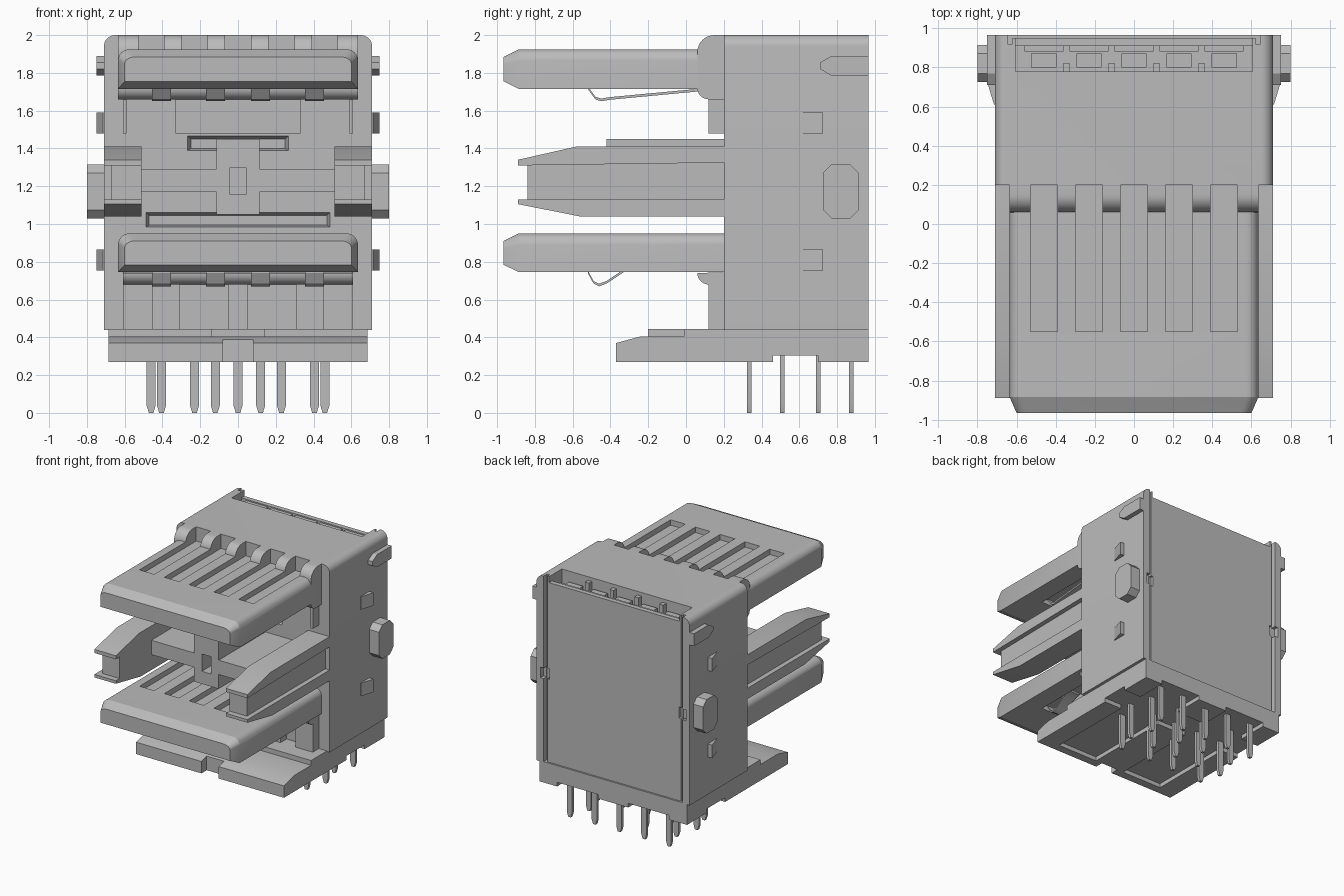
import bpy, bmesh, math

cube = bpy.data.objects.get("Cube")
if cube:
    bpy.data.objects.remove(cube, do_unlink=True)

GREY = 0.5
mat = bpy.data.materials.new("plain grey")
mat.use_nodes = True
mat.diffuse_color = (GREY, GREY, GREY, 1)
mat.node_tree.nodes["Principled BSDF"].inputs["Base Color"].default_value = (GREY, GREY, GREY, 1)

parts = []
SIDES = ((1, "left"), (-1, "right"))
FIVE = [-0.46, -0.23, 0, 0.23, 0.46]
FOUR = [-0.405, -0.12, 0.12, 0.405]


def loft(name, axis, sections, keep=True):
    """Skin equal-length outlines placed along an axis: sections = [(position, points)]."""
    bm = bmesh.new()
    rings = []
    for pos, pts in sections:
        ring = []
        for p in pts:
            co = list(p)
            co.insert("xyz".index(axis), pos)
            ring.append(bm.verts.new(co))
        rings.append(ring)
    n = len(rings[0])
    for a, b in zip(rings, rings[1:]):
        for i in range(n):
            bm.faces.new((a[i], a[(i + 1) % n], b[(i + 1) % n], b[i]))
    bm.faces.new(rings[0])
    bm.faces.new(rings[-1])
    bmesh.ops.recalc_face_normals(bm, faces=bm.faces)
    mesh = bpy.data.meshes.new(name)
    bm.to_mesh(mesh)
    bm.free()
    mesh.materials.append(mat)
    ob = bpy.data.objects.new(name, mesh)
    bpy.context.collection.objects.link(ob)
    if keep:
        parts.append(ob)
    else:
        ob.hide_render = True
    return ob


def prism(name, axis, pts, a, b, keep=True):
    return loft(name, axis, [(a, pts), (b, pts)], keep)


def rect(a0, a1, b0, b1):
    return [(a0, b0), (a1, b0), (a1, b1), (a0, b1)]


def box(name, x0, x1, y0, y1, z0, z1, keep=True):
    return prism(name, "z", rect(x0, x1, y0, y1), z0, z1, keep)


def cutbox(*dims):
    return box("cutter", *dims, keep=False)


def arc(cx, cz, r, start, end, steps=8):
    angles = [math.radians(start + (end - start) * i / steps) for i in range(steps + 1)]
    return [(cx + r * math.cos(t), cz + r * math.sin(t)) for t in angles]


def cut(ob, cutters):
    """Subtract the cutters, bake the result and remove them."""
    for c in cutters:
        m = ob.modifiers.new("cut", "BOOLEAN")
        m.operation, m.solver, m.object = "DIFFERENCE", "EXACT", c
    dg = bpy.context.evaluated_depsgraph_get()
    mesh = bpy.data.meshes.new_from_object(ob.evaluated_get(dg))
    ob.modifiers.clear()
    ob.data = mesh
    for c in cutters:
        bpy.data.objects.remove(c, do_unlink=True)


# Main housing with rounded top edges
R = 0.06
outline = [(-0.71, 0.44), (0.71, 0.44)] + arc(0.71 - R, 2 - R, R, 0, 90) + arc(R - 0.71, 2 - R, R, 90, 180)
body = prism("housing", "y", outline, 0.2, 0.965)
cutters = [cutbox(-0.605, 0.605, 0.78, 0.91, 1.84, 2.1),
           cutbox(-0.605, 0.605, 0.9, 1.1, 1.95, 2.1),
           cutbox(-0.62, 0.62, 0.95, 1.1, 0.4, 2.1)]
for s, _ in SIDES:
    a, b = sorted((s * 0.62, s * 0.645))
    cutters.append(cutbox(a, b, 0.92, 1.1, 0.4, 2.1))
    a, b = sorted((s * 0.6, s * 0.675))
    cutters.append(cutbox(a, b, 0.925, 1.1, 1.14, 1.23))
# Tapered recesses in the front wall
for w, z0, z1 in ((0.28, 1.38, 1.48), (0.5, 0.975, 1.075)):
    cutters.append(loft("cutter", "y", [(0.15, rect(-w, w, z0, z1)),
                                        (0.26, rect(0.03 - w, w - 0.03, z0 + 0.02, z1 - 0.03))], False))
cut(body, cutters)

# Contact heads in the top rear pocket, with dividers
for x in FIVE:
    box("rear_contact", x - 0.065, x + 0.065, 0.80, 0.87, 1.83, 1.92)
    box("rear_contact_bridge", x - 0.1, x + 0.1, 0.88, 0.911, 1.83, 1.94)
for x in (-0.345, -0.115, 0.115, 0.345):
    box("pocket_divider", x - 0.018, x + 0.018, 0.78, 0.82, 1.83, 1.97)

# Upper hood: rounded brow with slots over the contacts
hood_side = [(0.2, 1.66), (0.2, 2.0)] + arc(0.15, 1.91, 0.09, 90, 180) + arc(0.12, 1.72, 0.06, 180, 270)
hood = prism("upper_hood", "x", hood_side, -0.635, 0.635)


def slot_cutters(top):
    return [cutbox(x - 0.068, x + 0.068, -0.55, 0.2, top - 0.045, top + 0.2) for x in FIVE]


cut(hood, slot_cutters(1.925))
box("upper_apron", -0.33, 0.33, 0.12, 0.2, 1.48, 1.66)
for s, side in SIDES:
    box(side + "_upper_post", *sorted((s * 0.59, s * 0.61)), 0.12, 0.2, 1.48, 1.66)


# Tongues: rounded top edges, tapered nose, slots above and channels below
def tongue(name, z0, z1):
    r = 0.06
    full = [(-0.635, z0), (0.635, z0)] + arc(0.635 - r, z1 - r, r, 0, 90) + arc(r - 0.635, z1 - r, r, 90, 180)
    mid = (z0 + z1) / 2
    nose = [(x * 0.945, mid + (z - mid) * 0.62) for x, z in full]
    ob = loft(name, "y", [(-0.965, nose), (-0.885, full), (0.2, full)])
    channels = [cutbox(x - 0.065, x + 0.065, -0.57, 0.06, z0 - 0.1, z0 + 0.04) for x in FOUR]
    cut(ob, slot_cutters(z1) + channels)


tongue("upper_tongue", 1.715, 1.925)
tongue("lower_tongue", 0.745, 0.95)


# Spring contacts below the tongues
def springs(name, path):
    t = 0.014
    pts = path + [(y, z + t) for y, z in reversed(path)]
    for x in FOUR:
        prism(name, "x", pts, x - 0.05, x + 0.05)


springs("upper_spring", [(0.1, 1.705), (-0.4, 1.658), (-0.45, 1.65), (-0.48, 1.66), (-0.52, 1.715)])
springs("lower_spring", [(-0.25, 0.77), (-0.33, 0.745), (-0.42, 0.685), (-0.46, 0.67), (-0.49, 0.685), (-0.52, 0.74)])

# Lower shoulder and pillars
shoulder = [(0.2, 0.68), (0.2, 0.745)] + arc(0.12, 0.74, 0.06, 180, 270)
prism("lower_shoulder", "x", shoulder, -0.61, 0.61)
for s, side in SIDES:
    for a, b in ((0.05, 0.31), (0.45, 0.61)):
        box(side + "_pillar", *sorted((s * a, s * b)), 0.12, 0.2, 0.44, 0.69)

# Central cross-shaped spine with a square window
cross = [(-0.51, 1.17), (-0.115, 1.17), (-0.115, 1.05), (0.115, 1.05), (0.115, 1.17), (0.51, 1.17),
         (0.51, 1.29), (0.115, 1.29), (0.115, 1.45), (-0.115, 1.45), (-0.115, 1.29), (-0.51, 1.29)]
spine = prism("centre_spine", "y", cross, -0.42, 0.2)
cut(spine, [cutbox(-0.042, 0.042, -0.6, -0.2, 1.155, 1.3)])

# Guide rails: web and two flanges with sloping tips
for s, side in SIDES:
    web = sorted((s * 0.51, s * 0.67))
    flange = sorted((s * 0.51, s * 0.71))
    prism(side + "_rail_web", "x", rect(-0.84, 0.2, 1.13, 1.325), *web)
    prism(side + "_rail_top", "x", [(-0.89, 1.31), (0.2, 1.325), (0.2, 1.41), (-0.58, 1.41), (-0.89, 1.34)], *flange)
    prism(side + "_rail_bottom", "x", [(-0.89, 1.13), (-0.89, 1.105), (-0.56, 1.04), (0.2, 1.04), (0.2, 1.13)], *flange)

# Side lugs, latch wedges and top keys
c = 0.045
lug = [(0.725 + c, 1.03), (0.915 - c, 1.03), (0.915, 1.03 + c), (0.915, 1.315 - c),
       (0.915 - c, 1.315), (0.725 + c, 1.315), (0.725, 1.315 - c), (0.725, 1.03 + c)]
key = [(0.71, 1.82), (0.77, 1.785), (0.965, 1.785), (0.965, 1.89), (0.77, 1.89), (0.71, 1.855)]
for s, side in SIDES:
    prism(side + "_lug", "x", lug, s * 0.7, s * 0.8)
    prism(side + "_key", "x", key, s * 0.7, s * 0.75)
    for z in (0.755, 1.48):
        wedge = [(s * 0.7, 0.61), (s * 0.715, 0.61), (s * 0.75, 0.725), (s * 0.7, 0.725)]
        prism(side + "_latch_wedge", "z", wedge, z, z + 0.11)

# Base plate with sloping front lip and underside channels
base_side = [(-0.37, 0.27), (0.965, 0.27), (0.965, 0.445), (-0.01, 0.445), (-0.01, 0.405), (-0.24, 0.405), (-0.37, 0.37)]
base = prism("base_plate", "x", base_side, -0.685, 0.685)
cutters = [cutbox(-0.8, 0.8, 0.46, 0.7, 0.2, 0.305), cutbox(-0.08, 0.08, -0.5, -0.3, 0.2, 0.5)]
for s, _ in SIDES:
    cutters.append(cutbox(*sorted((s * 0.14, s * 0.52)), -0.3, 1.1, 0.2, 0.305))
cut(base, cutters)
box("base_key", -0.14, 0.14, -0.2, 0.0, 0.39, 0.445)

# Solder pins with tapered ends
for y, xs in ((0.335, FOUR), (0.51, FIVE), (0.70, FOUR), (0.875, FIVE)):
    for x in xs:
        pin = [(x - 0.024, 0.32), (x - 0.024, 0.04), (x - 0.012, 0), (x + 0.012, 0), (x + 0.024, 0.04), (x + 0.024, 0.32)]
        prism("solder_pin", "y", pin, y - 0.012, y + 0.012)

# Smooth the rounded edges, keep the rest sharp
bpy.ops.object.select_all(action="DESELECT")
for ob in parts:
    ob.select_set(True)
bpy.context.view_layer.objects.active = body
bpy.ops.object.shade_smooth_by_angle(angle=math.radians(25))
